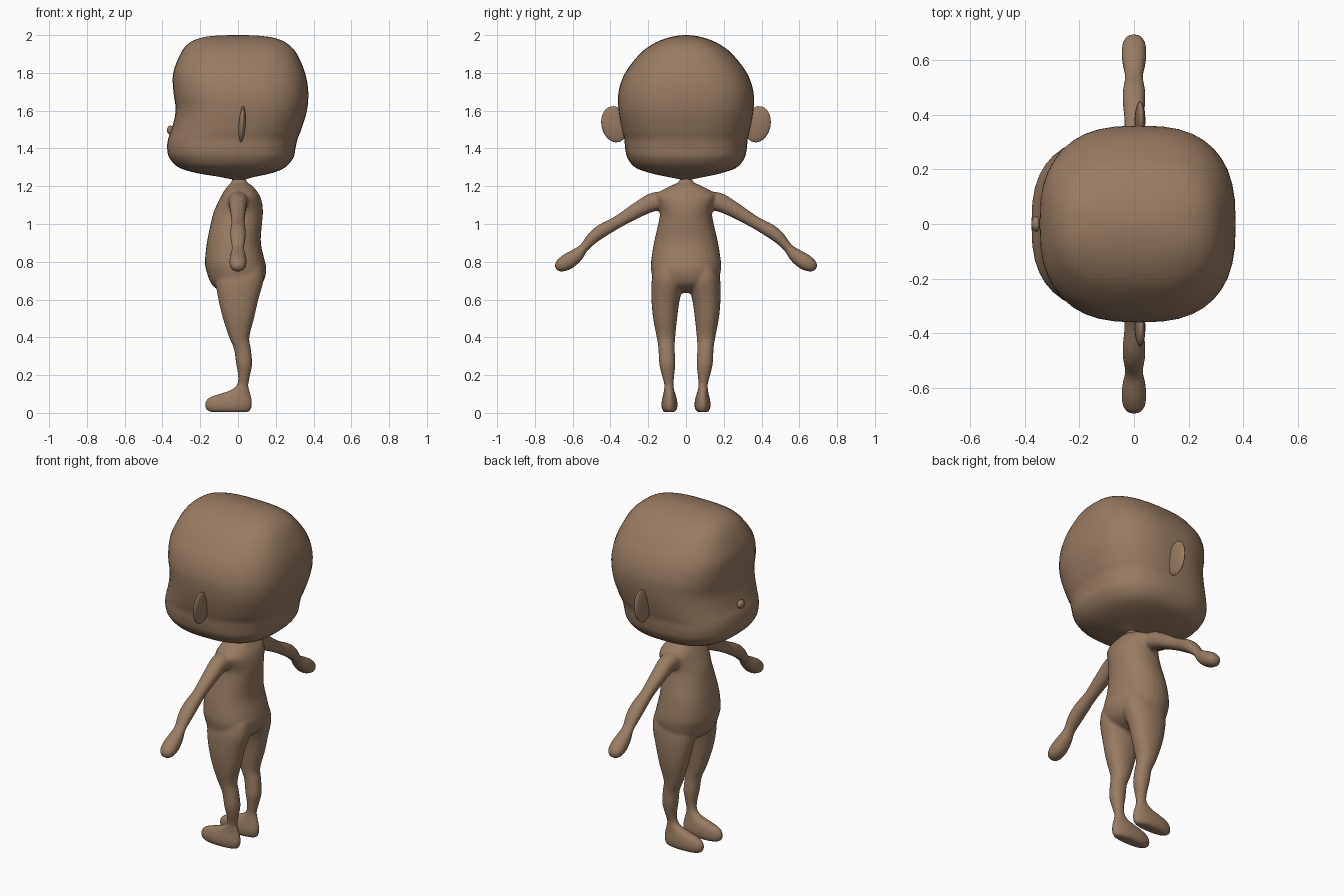
import bpy, math
from mathutils import Vector

if "Cube" in bpy.data.objects:
    bpy.data.objects.remove(bpy.data.objects["Cube"])

skin = bpy.data.materials.new("brown skin")
skin.diffuse_color = (0.32, 0.2, 0.122, 1)
skin.use_nodes = True
skin.node_tree.nodes["Principled BSDF"].inputs["Base Color"].default_value = skin.diffuse_color


def catmull(keys, steps):
    """Smoothly interpolate rows of numbers."""
    out = []
    for i in range(len(keys) - 1):
        a, b, c, d = (keys[max(0, i - 1)], keys[i], keys[i + 1],
                      keys[min(len(keys) - 1, i + 2)])
        for s in range(steps):
            t = s / steps
            out.append([0.5 * (2 * q + (r - p) * t + (2 * p - 5 * q + 4 * r - w) * t * t
                               + (3 * q - p - 3 * r + w) * t ** 3)
                        for p, q, r, w in zip(a, b, c, d)])
    return out + [list(keys[-1])]


def make(name, verts, faces):
    me = bpy.data.meshes.new(name)
    me.from_pydata(verts, [], faces)
    me.materials.append(skin)
    me.polygons.foreach_set("use_smooth", [True] * len(me.polygons))
    ob = bpy.data.objects.new(name, me)
    bpy.context.collection.objects.link(ob)
    return ob


def loft(name, rings, sides, power):
    """Rings are (centre, half axis u, half axis v)."""
    verts, faces = [], []
    for c, u, v in rings:
        for k in range(sides):
            a = 2 * math.pi * k / sides
            ca, sa = math.cos(a), math.sin(a)
            verts.append(c + u * math.copysign(abs(ca) ** (2 / power), ca)
                         + v * math.copysign(abs(sa) ** (2 / power), sa))
    for i in range(len(rings) - 1):
        for k in range(sides):
            n = (k + 1) % sides
            faces.append((i * sides + k, i * sides + n, (i + 1) * sides + n, (i + 1) * sides + k))
    faces.append(tuple(reversed(range(sides))))
    faces.append(tuple(range(len(verts) - sides, len(verts))))
    return make(name, verts, faces)


def upright(name, keys, steps=4, sides=32, power=2.0):
    """Loft along z from rows of (z, x min, x max, y min, y max)."""
    rings = [(Vector(((a + b) / 2, (c + d) / 2, z)), Vector(((b - a) / 2, 0, 0)),
              Vector((0, (d - c) / 2, 0))) for z, a, b, c, d in catmull(keys, steps)]
    return loft(name, rings, sides, power)


# Head: wide rounded box with cheeks and a soft crown
head = [(1.234, -.02, .03, .02), (1.25, -.1, .09, .1), (1.27, -.22, .18, .19),
        (1.3, -.315, .25, .27), (1.35, -.363, .293, .31), (1.4, -.375, .304, .322),
        (1.45, -.37, .315, .327), (1.5, -.352, .335, .34), (1.6, -.33, .365, .357),
        (1.7, -.342, .372, .357), (1.8, -.343, .355, .322), (1.9, -.305, .312, .245),
        (1.95, -.268, .268, .18), (1.98, -.215, .21, .115), (1.995, -.14, .13, .055),
        (2.0, -.04, .04, .01)]
upright("head", [(z, a, b, -w, w) for z, a, b, w in head], power=2.65, sides=40)

# Torso with neck stub and belly
torso = [(.635, -.04, .04, .05), (.655, -.11, .09, .12), (.69, -.145, .132, .168),
         (.75, -.167, .15, .184), (.8, -.175, .143, .185), (.9, -.165, .121, .17),
         (1.0, -.145, .127, .147), (1.06, -.13, .132, .138), (1.11, -.108, .128, .15),
         (1.15, -.088, .115, .16), (1.18, -.07, .095, .125), (1.205, -.052, .072, .075),
         (1.225, -.033, .045, .036), (1.26, -.03, .04, .032)]
parts = [upright("torso", [(z, a, b, -w, w) for z, a, b, w in torso], power=2.2)]

# Leg and foot, outward side positive y
leg = [(.004, -.145, .055, .06, .115), (.02, -.17, .07, .048, .127), (.05, -.175, .075, .045, .13),
       (.08, -.155, .072, .05, .125), (.1, -.1, .066, .056, .12), (.12, -.04, .06, .062, .117),
       (.15, -.005, .055, .066, .115), (.2, .0, .064, .062, .128), (.26, -.01, .075, .056, .142),
       (.34, -.022, .068, .06, .146), (.4, -.047, .06, .057, .155), (.5, -.08, .085, .047, .174),
       (.6, -.104, .108, .033, .183), (.7, -.118, .135, .008, .182), (.77, -.1, .13, .02, .165)]

# Arm path: y, z, half thickness, half depth
arm = [(.1, 1.12, .05, .055), (.17, 1.117, .05, .05), (.25, 1.078, .042, .043),
       (.36, 1.012, .033, .035), (.44, .967, .036, .041), (.49, .93, .033, .041),
       (.54, .875, .025, .033), (.575, .838, .036, .04), (.62, .805, .043, .046),
       (.66, .782, .037, .042), (.683, .769, .023, .028), (.69, .765, .008, .01)]

for side, s in (("left", 1), ("right", -1)):
    rows = [(z, a, b, min(s * c, s * d), max(s * c, s * d)) for z, a, b, c, d in leg]
    parts.append(upright(side + "_leg", rows, sides=24, power=2.2))

    path = catmull(arm, 4)
    rings = []
    for i, (y, z, t, d) in enumerate(path):
        p, q = path[max(0, i - 1)], path[min(len(path) - 1, i + 1)]
        run = Vector((0, s * (q[0] - p[0]), q[1] - p[1])).normalized()
        across = Vector((1, 0, 0)).cross(run) * s
        rings.append((Vector((0, s * y, z)), across * t, Vector((s * d, 0, 0))))
    parts.append(loft(side + "_arm", rings, 20, 2.2))

    # Ear: flat disc, leaning in at the lobe
    bpy.ops.mesh.primitive_uv_sphere_add(segments=24, ring_count=14, radius=1,
                                         location=(.022, s * .378, 1.528),
                                         rotation=(s * -.2, .06, 0))
    ear = bpy.context.object
    ear.name = side + "_ear"
    ear.scale = (.019, .07, .097)
    ear.data.materials.append(skin)
    bpy.ops.object.shade_smooth()

# Nose
bpy.ops.mesh.primitive_uv_sphere_add(segments=16, ring_count=10, radius=1,
                                     location=(-.358, 0, 1.497))
nose = bpy.context.object
nose.name = "nose"
nose.scale = (.018, .028, .024)
nose.data.materials.append(skin)
bpy.ops.object.shade_smooth()

# Fuse torso and limbs into one soft skin
for ob in parts:
    bpy.context.view_layer.objects.active = ob
    bpy.ops.object.select_all(action='DESELECT')
    ob.select_set(True)
    bpy.ops.object.mode_set(mode='EDIT')
    bpy.ops.mesh.select_all(action='SELECT')
    bpy.ops.mesh.normals_make_consistent(inside=False)
    bpy.ops.object.mode_set(mode='OBJECT')
bpy.ops.object.select_all(action='DESELECT')
for ob in parts:
    ob.select_set(True)
body = parts[0]
bpy.context.view_layer.objects.active = body
bpy.ops.object.join()
body.name = "body"
remesh = body.modifiers.new("fuse", 'REMESH')
remesh.mode = 'VOXEL'
remesh.voxel_size = .008
remesh.use_smooth_shade = True
soft = body.modifiers.new("soften", 'SMOOTH')
soft.factor = .5
soft.iterations = 6
